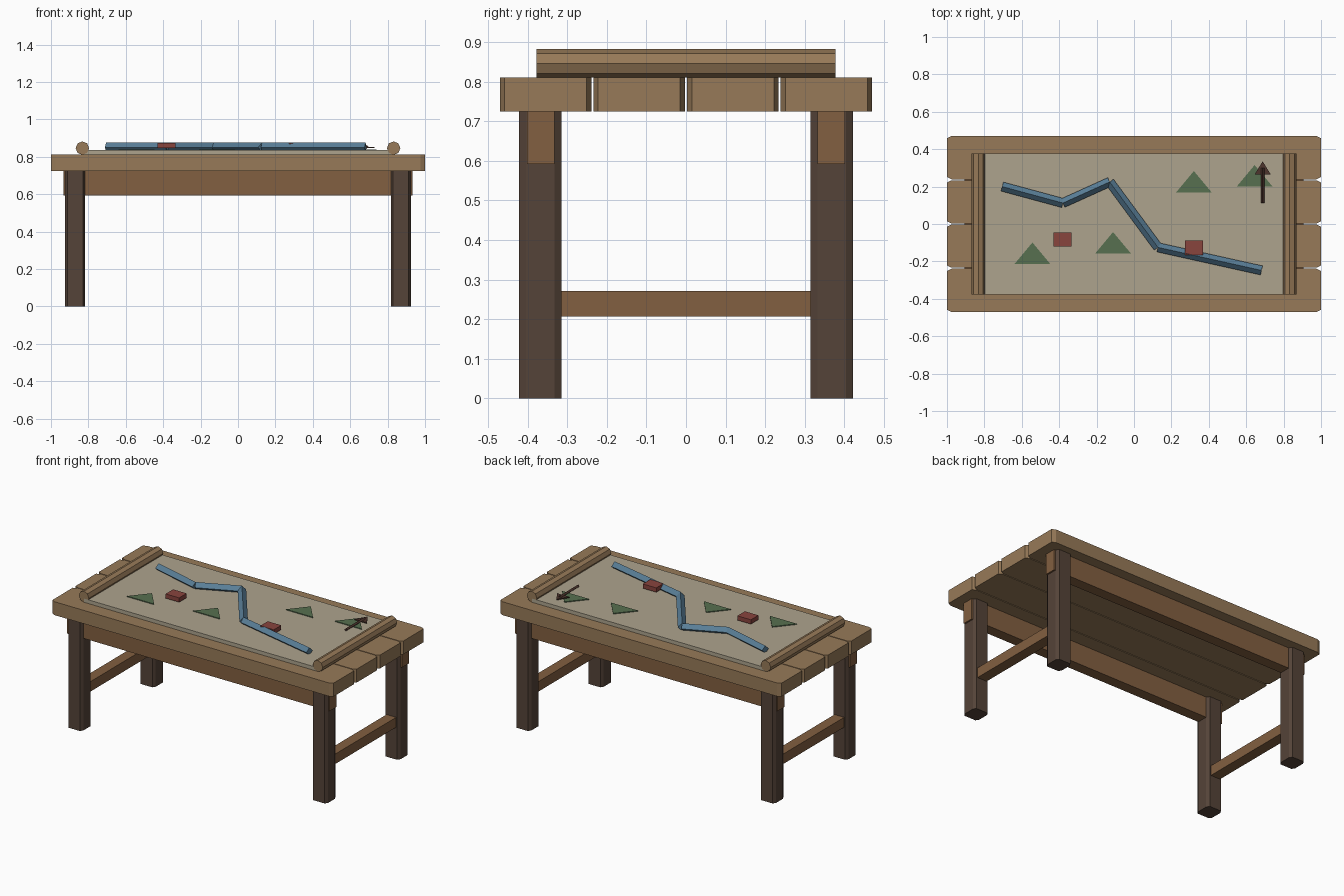
import bpy
from mathutils import Vector

if "Cube" in bpy.data.objects:
    bpy.data.objects.remove(bpy.data.objects["Cube"])


def material(name, rgb):
    m = bpy.data.materials.new(name)
    m.diffuse_color = (*rgb, 1)
    m.use_nodes = True
    m.node_tree.nodes["Principled BSDF"].inputs["Base Color"].default_value = m.diffuse_color
    return m


PLANK = material("plank wood", (0.31, 0.195, 0.098))
BEAM = material("beam wood", (0.225, 0.115, 0.052))
LEG = material("dark wood", (0.09, 0.057, 0.04))
PAPER = material("parchment", (0.42, 0.37, 0.27))
BLUE = material("river blue", (0.10, 0.21, 0.31))
GREEN = material("hill green", (0.095, 0.16, 0.08))
RED = material("marker red", (0.25, 0.058, 0.048))
ARROW = material("arrow brown", (0.075, 0.035, 0.026))


def prism(name, outline, z0, z1, mat):
    """Extrude a counter-clockwise xy outline from z0 to z1."""
    n = len(outline)
    verts = [(x, y, z) for z in (z0, z1) for x, y in outline]
    faces = [tuple(reversed(range(n))), tuple(range(n, 2 * n))]
    faces += [(i, (i + 1) % n, n + (i + 1) % n, n + i) for i in range(n)]
    me = bpy.data.meshes.new(name)
    me.from_pydata(verts, [], faces)
    me.materials.append(mat)
    ob = bpy.data.objects.new(name, me)
    bpy.context.collection.objects.link(ob)
    return ob


def box(name, cx, cy, hx, hy, z0, z1, mat):
    pts = [(cx - hx, cy - hy), (cx + hx, cy - hy), (cx + hx, cy + hy), (cx - hx, cy + hy)]
    return prism(name, pts, z0, z1, mat)


def post(name, cx, cy, hx, hy, bx, by, z0, z1, mat):
    """Box with chamfered vertical edges."""
    pts = [(-hx + bx, -hy), (hx - bx, -hy), (hx, -hy + by), (hx, hy - by),
           (hx - bx, hy), (-hx + bx, hy), (-hx, hy - by), (-hx, -hy + by)]
    return prism(name, [(cx + x, cy + y) for x, y in pts], z0, z1, mat)


def rod(name, a, b, r, sides, mat):
    """Low-poly cylinder between two points, with a ridge on top."""
    a, b = Vector(a), Vector(b)
    bpy.ops.mesh.primitive_cylinder_add(vertices=sides, radius=r, depth=(b - a).length,
                                        location=(a + b) / 2)
    ob = bpy.context.object
    ob.name = name
    ob.rotation_euler = (b - a).to_track_quat('Z', 'Y').to_euler()
    ob.data.materials.append(mat)
    return ob


def triangle(name, cx, y0, half, height, z0, z1, mat):
    return prism(name, [(cx - half, y0), (cx + half, y0), (cx, y0 + height)], z0, z1, mat)


# table top planks
for i in range(4):
    post(f"top_plank_{i + 1}", 0, (i - 1.5) * 0.2365, 1.0, 0.1155, 0.024, 0.012,
         0.725, 0.811, PLANK)

# legs
for sx in (-1, 1):
    for sy in (-1, 1):
        post(f"{'front' if sy < 0 else 'back'}_leg_{'left' if sx < 0 else 'right'}",
             sx * 0.871, sy * 0.368, 0.053, 0.054, 0.012, 0.018, 0, 0.726, LEG)

# long aprons running through the legs
for sy, side in ((-1, "front"), (1, "back")):
    box(f"{side}_apron", 0, sy * 0.367, 0.934, 0.035, 0.592, 0.726, BEAM)

# end stretchers and map rollers
for sx, side in ((-1, "left"), (1, "right")):
    box(f"{side}_stretcher", sx * 0.871, 0, 0.034, 0.33, 0.207, 0.271, BEAM)
    rod(f"{side}_map_roller", (sx * 0.832, -0.378, 0.846), (sx * 0.832, 0.378, 0.846),
        0.036, 8, PLANK)

# map sheet
box("map_sheet", 0, 0, 0.832, 0.378, 0.811, 0.835, PAPER)

# river ribbon
path = [(-0.705, 0.2), (-0.38, 0.112), (-0.13, 0.225), (0.128, -0.125), (0.682, -0.248)]
for i, (a, b) in enumerate(zip(path, path[1:])):
    rod(f"river_{i + 1}", (*a, 0.85), (*b, 0.85), 0.025, 4, BLUE)

# hills
for i, (x, y) in enumerate([(-0.543, -0.214), (-0.112, -0.158), (0.32, 0.168), (0.645, 0.2)]):
    triangle(f"hill_{i + 1}", x, y, 0.096, 0.115, 0.833, 0.84, GREEN)

# settlement blocks
for i, (x, y) in enumerate([(-0.382, -0.083), (0.322, -0.127)]):
    box(f"settlement_{i + 1}", x, y, 0.048, 0.038, 0.846, 0.874, RED)

# north arrow
rod("arrow_shaft", (0.688, 0.112, 0.853), (0.688, 0.3, 0.853), 0.009, 4, ARROW)
triangle("arrow_head", 0.688, 0.265, 0.043, 0.07, 0.846, 0.853, ARROW)
